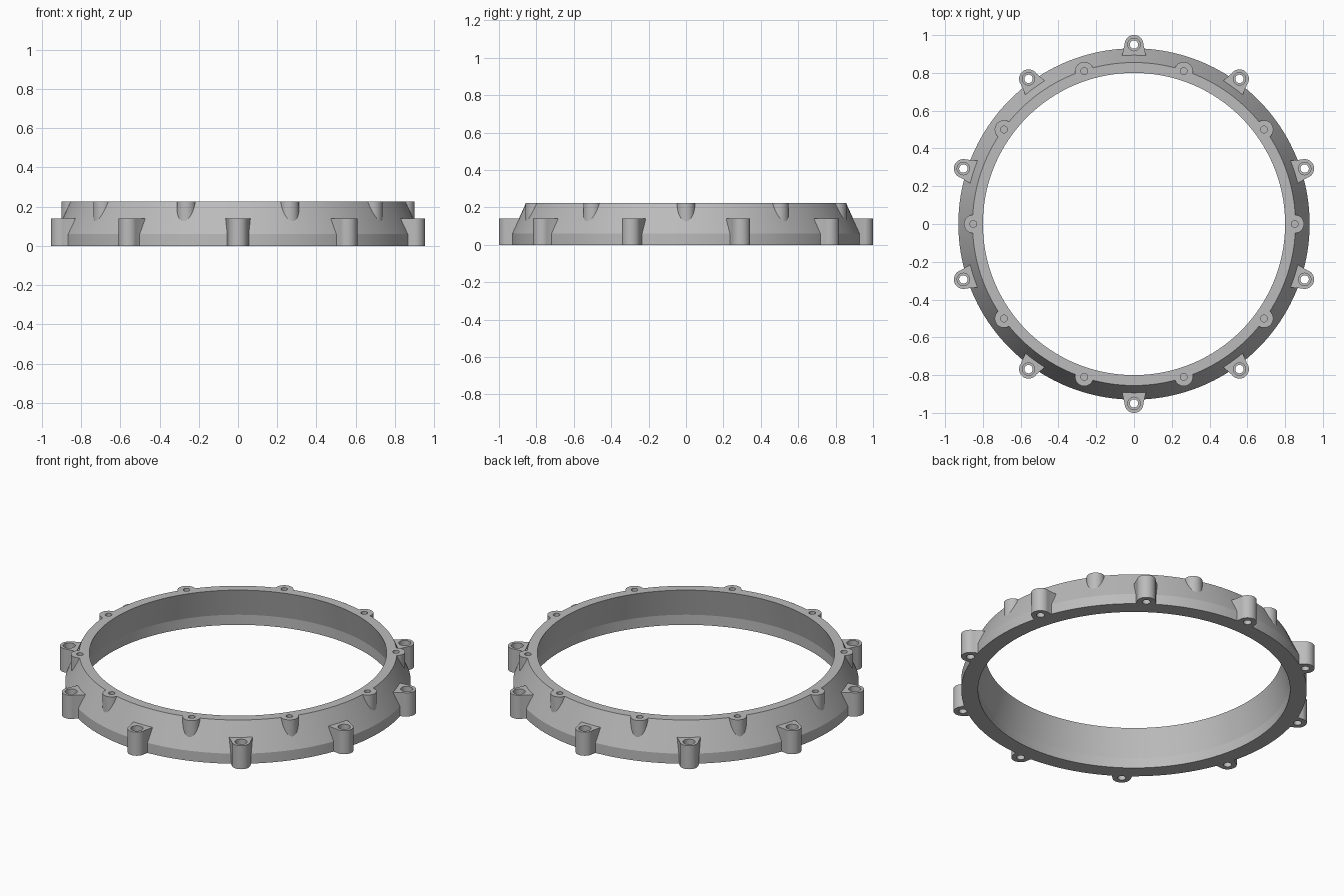
import bpy, bmesh, math
from mathutils import Matrix

cube = bpy.data.objects.get("Cube")
if cube:
    bpy.data.objects.remove(cube, do_unlink=True)

COUNT = 10
TOP = 0.225
LUG_TOP = 0.14

grey = bpy.data.materials.new("plain grey")
grey.use_nodes = True
colour = (0.5, 0.5, 0.5, 1)
grey.diffuse_color = colour
grey.node_tree.nodes["Principled BSDF"].inputs["Base Color"].default_value = colour


def loft(bm, loops, matrix):
    """Closed solid through a stack of matching point loops."""
    rows = [[bm.verts.new(matrix @ p.to_3d() if len(p) == 2 else matrix @ p)
             for p in loop] for loop in loops]
    n = len(rows[0])
    for low, high in zip(rows, rows[1:]):
        for i in range(n):
            j = (i + 1) % n
            bm.faces.new((low[i], low[j], high[j], high[i]))
    bm.faces.new(rows[0][::-1])
    bm.faces.new(rows[-1])


def circle(radius, z, segments):
    from mathutils import Vector
    step = math.tau / segments
    return [Vector((radius * math.cos(i * step), radius * math.sin(i * step), z))
            for i in range(segments)]


def turned(bm, profile, segments, matrix=Matrix()):
    """Solid of revolution from (radius, height) pairs."""
    loft(bm, [circle(r, z, segments) for r, z in profile], matrix)


def around(radius, offset):
    """Placements around the ring, local +x pointing outward."""
    return [Matrix.Rotation(offset + k * math.tau / COUNT, 4, 'Z')
            @ Matrix.Translation((radius, 0, 0)) for k in range(COUNT)]


def finish(name, bm):
    bmesh.ops.recalc_face_normals(bm, faces=bm.faces[:])
    mesh = bpy.data.meshes.new(name)
    bm.to_mesh(mesh)
    bm.free()
    mesh.materials.append(grey)
    obj = bpy.data.objects.new(name, mesh)
    bpy.context.scene.collection.objects.link(obj)
    return obj


boss_places = around(0.851, 0)
lug_places = around(0.95, math.pi / COUNT)

# Outer body: short upright band and a sloping shoulder
bm = bmesh.new()
turned(bm, [(0.93, 0), (0.93, 0.06), (0.855, TOP)], 160)
ring = finish("flange_ring", bm)

# Round bosses on the upper rim
bm = bmesh.new()
for place in boss_places:
    turned(bm, [(0.049, 0.11), (0.049, TOP)], 48, place)
bosses = finish("rim_bosses", bm)

# Mounting lugs: rounded nose, flared toward the ring
bm = bmesh.new()
for place in lug_places:
    loops = []
    for z in (0, LUG_TOP):
        loop = circle(0.05, z, 48)
        for p in loop:
            if p.x < -0.001:
                p.y = math.copysign(0.0705, p.y) if abs(p.y) > 0.001 else 0
                p.x = -0.09
        # keep only the nose and the two flared corners
        nose = [p for p in loop if p.x > -0.01]
        nose.sort(key=lambda p: math.atan2(p.y, p.x))
        left = nose[-1].copy()
        left.x, left.y = -0.09, 0.0705
        right = left.copy()
        right.y = -0.0705
        loops.append(nose + [left, right])
    loft(bm, loops, place)
lugs = finish("mounting_lugs", bm)

# Hollow centre, widening toward the base
bm = bmesh.new()
turned(bm, [(0.84, -0.1), (0.84, 0.06), (0.80, TOP), (0.80, 0.4)], 160)
cavity = finish("cavity_cutter", bm)

# Stepped holes through the lugs and blind holes in the bosses
bm = bmesh.new()
for place in lug_places:
    turned(bm, [(0.022, -0.1), (0.022, 0.1), (0.033, 0.1), (0.033, 0.3)], 48, place)
for place in boss_places:
    turned(bm, [(0.018, 0.125), (0.018, 0.4)], 48, place)
holes = finish("hole_cutter", bm)

# Combine everything into one clean casting
helpers = [(bosses, 'UNION'), (lugs, 'UNION'), (cavity, 'DIFFERENCE'), (holes, 'DIFFERENCE')]
for helper, operation in helpers:
    mod = ring.modifiers.new(helper.name, 'BOOLEAN')
    mod.object = helper
    mod.operation = operation
    mod.solver = 'EXACT'
    helper.hide_render = True

bpy.context.view_layer.update()
result = bpy.data.meshes.new_from_object(ring.evaluated_get(bpy.context.evaluated_depsgraph_get()))
ring.modifiers.clear()
ring.data = result
for helper, _ in helpers:
    bpy.data.objects.remove(helper, do_unlink=True)

bpy.ops.object.select_all(action='DESELECT')
ring.select_set(True)
bpy.context.view_layer.objects.active = ring
bpy.ops.object.shade_smooth_by_angle(angle=math.radians(12))
